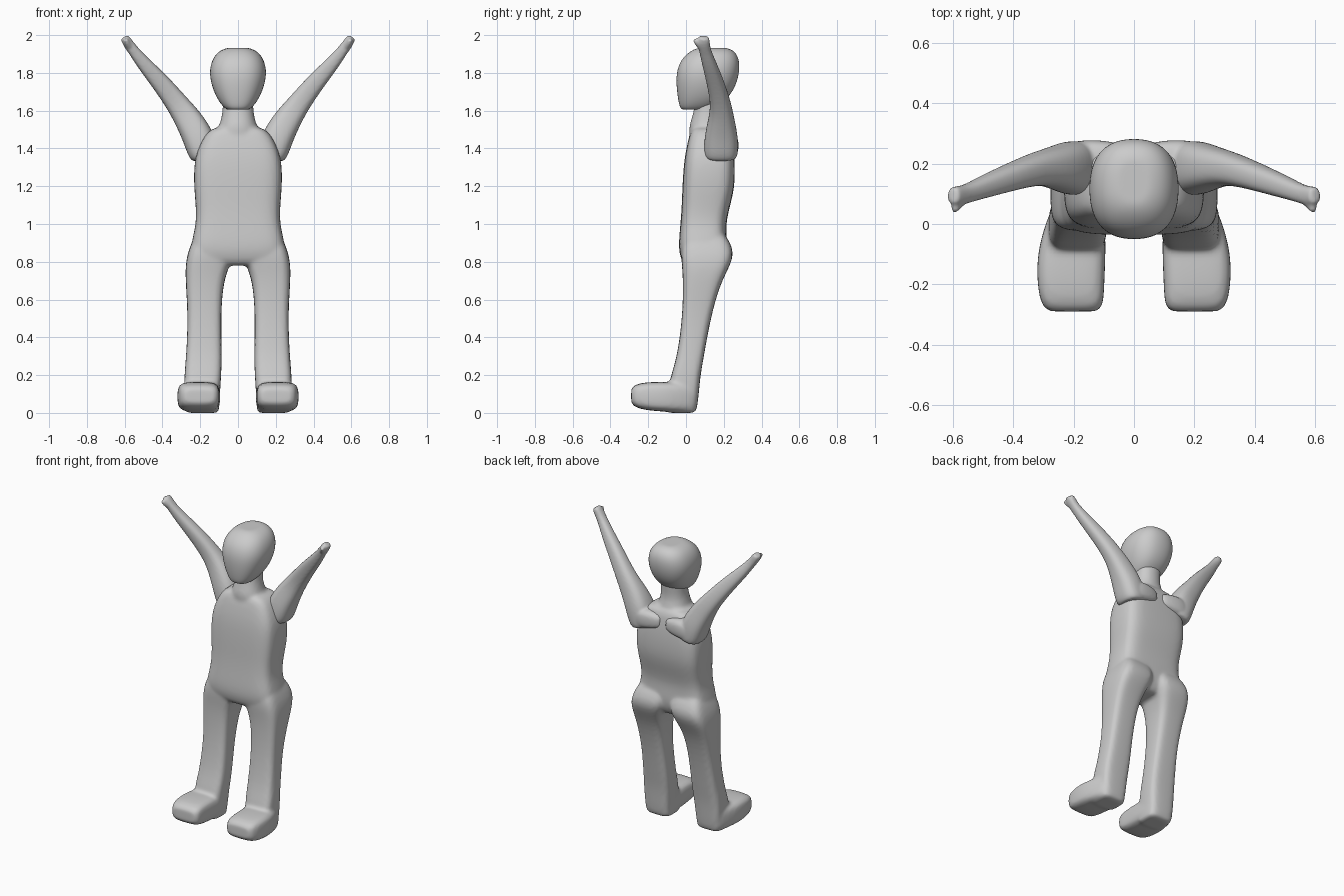
import bpy, bmesh
from math import cos, sin, tau, copysign
from mathutils import Vector

cube = bpy.data.objects.get("Cube")
if cube:
    bpy.data.objects.remove(cube, do_unlink=True)

grey = bpy.data.materials.new("plain grey")
grey.use_nodes = True
grey.diffuse_color = (0.6, 0.6, 0.6, 1)
bsdf = next(n for n in grey.node_tree.nodes if n.type == 'BSDF_PRINCIPLED')
bsdf.inputs["Base Color"].default_value = (0.6, 0.6, 0.6, 1)
bsdf.inputs["Roughness"].default_value = 0.7

Y, Z = Vector((0, 1, 0)), Vector((0, 0, 1))
SIDES = 20


def loft(bm, rings, power=2.0, up=Y, axis=None):
    """Skin rounded-box rings (centre, half width, half depth) along a path."""
    pts = [Vector(r[0]) for r in rings]
    last = len(rings) - 1
    loops = []
    for i, (c, a, b) in enumerate(rings):
        t = axis or (pts[min(i + 1, last)] - pts[max(i - 1, 0)]).normalized()
        v = (up - t * up.dot(t)).normalized()
        u = v.cross(t)
        # end rings get an extra inset ring so that the caps stay fairly flat
        sizes = [0.65, 1] if i == 0 else [1, 0.65] if i == last else [1]
        for k in sizes:
            loop = []
            for j in range(SIDES):
                ca, sa = cos(tau * j / SIDES), sin(tau * j / SIDES)
                x = copysign(abs(ca) ** (2 / power), ca) * a * k
                y = copysign(abs(sa) ** (2 / power), sa) * b * k
                loop.append(bm.verts.new(pts[i] + u * x + v * y))
            loops.append(loop)
    for p, q in zip(loops, loops[1:]):
        for j in range(SIDES):
            n = (j + 1) % SIDES
            bm.faces.new((p[j], p[n], q[n], q[j]))
    bm.faces.new(loops[0][::-1])
    bm.faces.new(loops[-1])


def column(bm, rows, power, side=0):
    """Upright loft from rows of z, x range (or half width), y front, y back."""
    rings = []
    for z, x0, x1, y0, y1 in rows:
        rings.append(((side * (x0 + x1) / 2, (y0 + y1) / 2, z),
                      (x1 - x0) / 2, (y1 - y0) / 2))
    loft(bm, rings, power, axis=Z)


def finish(name, bm, voxel=0, smooth=0):
    bmesh.ops.recalc_face_normals(bm, faces=bm.faces)
    for f in bm.faces:
        f.smooth = True
    mesh = bpy.data.meshes.new(name)
    bm.to_mesh(mesh)
    bm.free()
    mesh.materials.append(grey)
    ob = bpy.data.objects.new(name, mesh)
    bpy.context.collection.objects.link(ob)
    ob.modifiers.new("round", 'SUBSURF').levels = 2
    ob.modifiers["round"].render_levels = 2
    if voxel:
        fuse = ob.modifiers.new("fuse", 'REMESH')
        fuse.mode = 'VOXEL'
        fuse.voxel_size = voxel
        fuse.use_smooth_shade = True
        soft = ob.modifiers.new("soften", 'SMOOTH')
        soft.factor = 0.5
        soft.iterations = smooth
    return ob


# Body: torso, neck, legs and feet fused into one skin
bm = bmesh.new()
column(bm, [(0.78, -.19, .19, -.01, .18), (0.83, -.25, .25, -.035, .21),
            (0.90, -.25, .25, -.04, .22), (1.0, -.222, .222, -.03, .21),
            (1.1, -.225, .225, -.023, .235), (1.2, -.235, .235, -.02, .26),
            (1.33, -.235, .235, -.012, .26), (1.42, -.205, .205, .005, .25),
            (1.48, -.17, .17, .02, .24), (1.51, -.13, .13, .035, .22)], 4)
column(bm, [(1.44, -.13, .13, .02, .23), (1.51, -.105, .105, .012, .22),
            (1.56, -.088, .088, .03, .20), (1.62, -.08, .08, .045, .20),
            (1.70, -.085, .085, .05, .21)], 2.2)
for s in (1, -1):
    column(bm, [(0.96, .03, .22, .0, .2), (0.86, .01, .265, -.03, .26),
                (0.78, .045, .28, -.022, .235), (0.68, .08, .277, -.015, .18),
                (0.5, .09, .265, -.02, .13), (0.3, .085, .275, -.047, .095),
                (0.2, .088, .285, -.08, .077), (0.1, .095, .285, -.1, .068),
                (0.03, .1, .28, -.1, .06), (0.0, .1, .275, -.1, .05)], 4, s)
    loft(bm, [((s * .19, .05, .08), .085, .075), ((s * .195, 0, .08), .1, .08),
              ((s * .208, -.1, .085), .115, .08), ((s * .21, -.2, .088), .112, .076),
              ((s * .205, -.265, .09), .105, .064),
              ((s * .202, -.29, .09), .085, .04)], 4, up=Z, axis=-Y)
finish("body", bm, 0.012, 4)

# Head: egg shape with a flat chin
bm = bmesh.new()
column(bm, [(1.605, -.065, .065, -.03, .13), (1.65, -.105, .105, -.042, .21),
            (1.72, -.138, .138, -.052, .262), (1.80, -.155, .155, -.054, .285),
            (1.87, -.14, .14, -.03, .285), (1.915, -.105, .105, .02, .26),
            (1.932, -.06, .06, .06, .22)], 2.4)
finish("head", bm)

# Arms: raised, with a shoulder pad wrapping the upper back, and a thumb
for s, side in ((1, "left"), (-1, "right")):
    bm = bmesh.new()
    loft(bm, [((s * .175, .185, 1.345), .07, .085), ((s * .185, .185, 1.39), .085, .092),
              ((s * .215, .187, 1.47), .083, .088), ((s * .26, .187, 1.55), .075, .07),
              ((s * .32, .185, 1.635), .06, .054), ((s * .41, .155, 1.75), .05, .045),
              ((s * .50, .122, 1.85), .038, .037), ((s * .555, .1, 1.92), .028, .03),
              ((s * .585, .092, 1.96), .028, .034),
              ((s * .602, .095, 1.99), .022, .028)], 2.6)
    loft(bm, [((s * .02, .2, 1.42), .045, .06), ((s * .1, .205, 1.42), .065, .075),
              ((s * .2, .2, 1.41), .07, .08)], 3, up=Y, axis=Vector((s, 0, 0)))
    loft(bm, [((s * .57, .085, 1.93), .018, .018), ((s * .588, .062, 1.958), .018, .017),
              ((s * .597, .045, 1.978), .013, .012)], 2, up=Z)
    finish(side + "_arm", bm, 0.008, 3)
